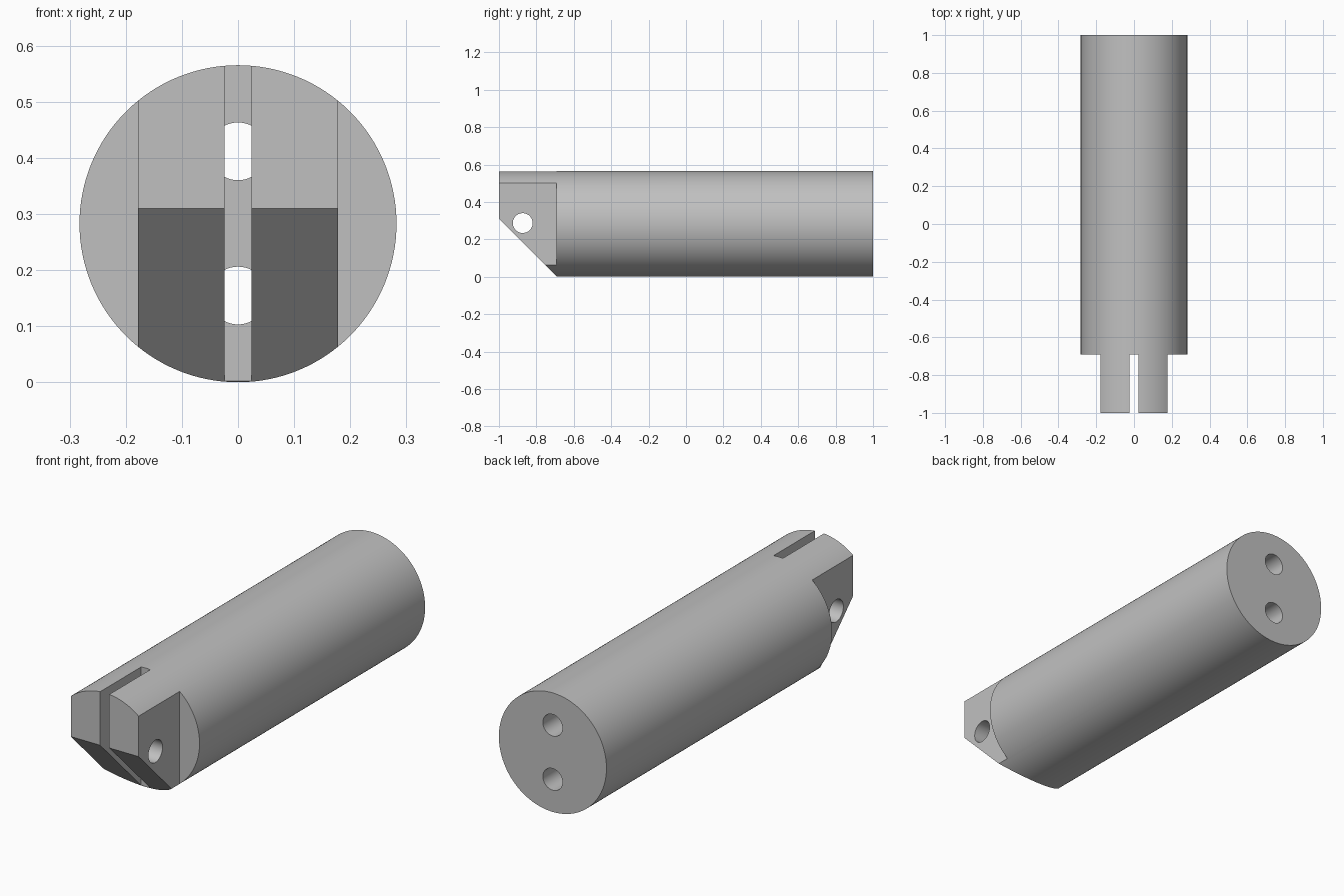
import bpy
import bmesh
from math import radians
from mathutils import Matrix, Vector

if "Cube" in bpy.data.objects:
    bpy.data.objects.remove(bpy.data.objects["Cube"], do_unlink=True)

RADIUS = 0.2825      # main rod
STEP_Y = -0.692      # where the forked tip begins
FLAT_X = 0.178       # half width of the tip
SLOT_X = 0.024       # half width of the slot

steel = bpy.data.materials.new("grey_steel")
steel.use_nodes = True
grey = (0.53, 0.53, 0.53, 1)
steel.diffuse_color = grey
steel.node_tree.nodes["Principled BSDF"].inputs["Base Color"].default_value = grey


def add_object(name, bm):
    bmesh.ops.recalc_face_normals(bm, faces=bm.faces)
    mesh = bpy.data.meshes.new(name)
    bm.to_mesh(mesh)
    bm.free()
    obj = bpy.data.objects.new(name, mesh)
    bpy.context.collection.objects.link(obj)
    return obj


def rod(name, start, end, radius, sides):
    """Cylinder running between two points."""
    start, end = Vector(start), Vector(end)
    axis = end - start
    turn = axis.to_track_quat("Z", "Y").to_matrix().to_4x4()
    bm = bmesh.new()
    bmesh.ops.create_cone(bm, cap_ends=True, segments=sides, radius1=radius,
                          radius2=radius, depth=axis.length,
                          matrix=Matrix.Translation((start + end) / 2) @ turn)
    return add_object(name, bm)


def prism(name, profile, x0, x1):
    """Extrude a (y, z) profile along x."""
    bm = bmesh.new()
    face = bm.faces.new([bm.verts.new((x0, y, z)) for y, z in profile])
    out = bmesh.ops.extrude_face_region(bm, geom=[face])
    verts = [v for v in out["geom"] if isinstance(v, bmesh.types.BMVert)]
    bmesh.ops.translate(bm, verts=verts, vec=(x1 - x0, 0, 0))
    return add_object(name, bm)


# Main rod
body = rod("forked_rod", (0, -1, RADIUS), (0, 1, RADIUS), RADIUS, 128)

# Side flats and centre slot of the tip
tip = [(-1.1, -0.1), (STEP_Y, -0.1), (STEP_Y, 0.7), (-1.1, 0.7)]
cutters = [prism("side_cutter", tip, side * FLAT_X, side * 0.4) for side in (-1, 1)]
cutters.append(prism("slot_cutter", tip, -SLOT_X, SLOT_X))

# Sloped underside of the tip
slope = [(-1.1, 0.41), (-0.59, -0.1), (-1.1, -0.1)]
cutters.append(prism("slope_cutter", slope, -0.5, 0.5))

# Cross pin hole through both prongs
cutters.append(rod("pin_cutter", (-0.5, -0.873, 0.287), (0.5, -0.873, 0.287), 0.053, 48))

# Two bores running from the slot floor to the back
for z in (0.1545, 0.4115):
    cutters.append(rod("bore_cutter", (0, STEP_Y - 0.002, z), (0, 1.1, z), 0.0515, 48))

bpy.ops.object.select_all(action="DESELECT")
body.select_set(True)
bpy.context.view_layer.objects.active = body
for cutter in cutters:
    cutter.hide_render = True
    cut = body.modifiers.new("cut", "BOOLEAN")
    cut.operation = "DIFFERENCE"
    cut.solver = "EXACT"
    cut.object = cutter
    bpy.ops.object.modifier_apply(modifier=cut.name)
    bpy.data.objects.remove(cutter, do_unlink=True)

# Finish
body.data.materials.clear()
body.data.materials.append(steel)
bpy.ops.object.shade_smooth_by_angle(angle=radians(30))
